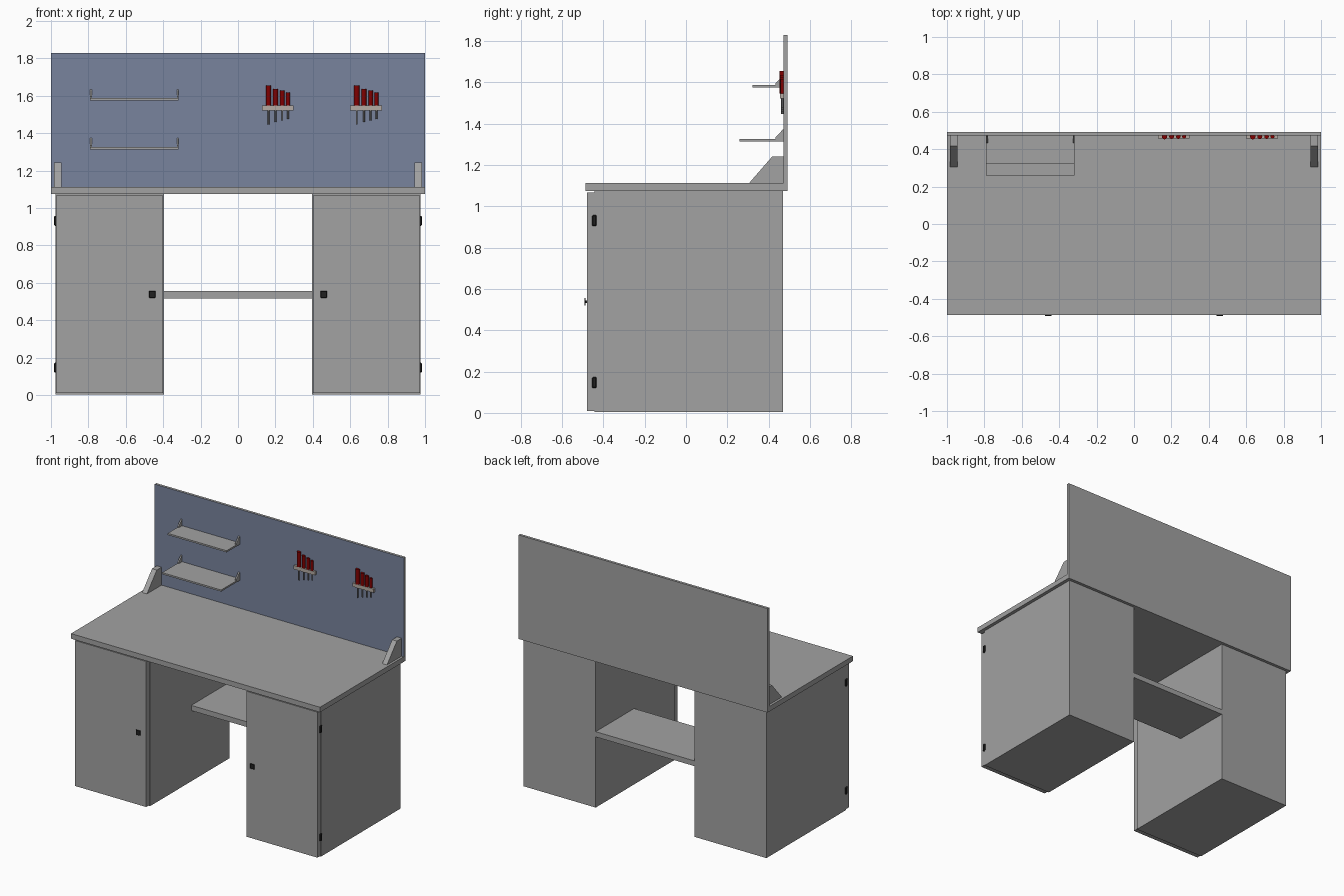
import bpy, bmesh, math
from mathutils import Matrix

if "Cube" in bpy.data.objects:
    bpy.data.objects.remove(bpy.data.objects["Cube"])


def material(name, rgb):
    m = bpy.data.materials.new(name)
    m.diffuse_color = (*rgb, 1)
    m.use_nodes = True
    m.node_tree.nodes["Principled BSDF"].inputs["Base Color"].default_value = m.diffuse_color
    return m


GRAY = material("gray", (0.36, 0.36, 0.36))
BLUE = material("slate_blue", (0.19, 0.23, 0.34))
BLACK = material("black", (0.015, 0.015, 0.015))
RED = material("dark_red", (0.22, 0.0, 0.0))
BEIGE = material("beige", (0.46, 0.41, 0.37))
STEEL = material("steel", (0.17, 0.17, 0.18))


def finish(name, bm, *mats):
    me = bpy.data.meshes.new(name)
    bm.normal_update()
    bm.to_mesh(me)
    bm.free()
    for m in mats:
        me.materials.append(m)
    ob = bpy.data.objects.new(name, me)
    bpy.context.collection.objects.link(ob)
    return ob


def box(name, x, y, z, mat, bevel=0):
    bm = bmesh.new()
    bmesh.ops.create_cube(bm, size=1)
    for v in bm.verts:
        v.co = [sum(r) / 2 + c * abs(r[1] - r[0]) for r, c in zip((x, y, z), v.co)]
    if bevel:
        bmesh.ops.bevel(bm, geom=bm.edges[:], offset=bevel, segments=1, affect='EDGES')
    return finish(name, bm, mat)


def prism(name, x, profile, mat):
    """Extrude a (y, z) profile between two x positions."""
    bm = bmesh.new()
    face = bm.faces.new([bm.verts.new((min(x), y, z)) for y, z in profile])
    new = bmesh.ops.extrude_face_region(bm, geom=[face])["geom"]
    for v in new:
        if isinstance(v, bmesh.types.BMVert):
            v.co.x = max(x)
    bmesh.ops.recalc_face_normals(bm, faces=bm.faces[:])
    return finish(name, bm, mat)


def rod(name, x, y, z0, z1, r, mat, sides=16):
    bm = bmesh.new()
    bmesh.ops.create_cone(bm, cap_ends=True, segments=sides, radius1=r, radius2=r,
                          depth=z1 - z0,
                          matrix=Matrix.Translation((x, y, (z0 + z1) / 2)))
    for f in bm.faces:
        f.smooth = abs(f.normal.z) < 0.5
    for e in bm.edges:
        e.smooth = e.calc_face_angle(0) < math.radians(40)
    return finish(name, bm, mat)


# Worktop, with the back panel standing on its rear edge
box("worktop", (-1, 1), (-0.487, 0.492), (1.075, 1.112), GRAY)
panel = box("back_panel", (-1, 1), (0.473, 0.492), (1.112, 1.83), GRAY)
panel.data.materials.append(BLUE)
for p in panel.data.polygons:
    p.material_index = int(p.normal.y < -0.5)

# Two cabinets with doors, knobs, hinges and panel supports
for side, s in (("left", -1), ("right", 1)):
    box(side + "_cabinet", (s * 0.396, s * 0.975), (-0.442, 0.47), (0.004, 1.075), GRAY)
    box(side + "_door", (s * 0.402, s * 0.973), (-0.479, -0.4435), (0.01, 1.066), GRAY)
    box(side + "_knob", (s * 0.441, s * 0.476), (-0.492, -0.486), (0.52, 0.556), BLACK, 0.002)
    box(side + "_knob_stem", (s * 0.452, s * 0.465), (-0.487, -0.478), (0.531, 0.545), BLACK)
    for label, z in (("lower", 0.12), ("upper", 0.904)):
        box(f"{side}_{label}_hinge", (s * 0.962, s * 0.983), (-0.455, -0.433),
            (z, z + 0.054), BLACK, 0.005)
    prism(side + "_panel_support", (s * 0.945, s * 0.983),
          [(0.305, 1.112), (0.418, 1.242), (0.473, 1.242), (0.473, 1.112)], GRAY)

# Shelf between the cabinets
box("middle_shelf", (-0.396, 0.396), (0.03, 0.47), (0.517, 0.555), GRAY)

# Small wall shelves on brackets
for label, z, front in (("upper", 1.575, 0.322), ("lower", 1.314, 0.259)):
    box(label + "_wall_shelf", (-0.79, -0.317), (front, 0.473), (z, z + 0.012), GRAY)
    for side, x in (("left", -0.79), ("right", -0.327)):
        prism(f"{label}_shelf_{side}_bracket", (x, x + 0.010),
              [(0.433, z + 0.012), (0.433, z + 0.02), (0.47, z + 0.059),
               (0.473, z + 0.059), (0.473, z + 0.012)], GRAY)

# Tool racks: x offset, handle radius, handle top, shaft bottom
TOOLS = [(0.035, 0.0145, 1.655, 1.447), (0.073, 0.013, 1.637, 1.46),
         (0.109, 0.012, 1.627, 1.468), (0.140, 0.0105, 1.617, 1.476)]
for r, x0 in enumerate((0.128, 0.600), 1):
    box(f"tool_rack_{r}", (x0, x0 + 0.17), (0.456, 0.473), (1.521, 1.547), BEIGE)
    for i, (dx, rad, top, bottom) in enumerate(TOOLS, 1):
        rod(f"tool_{r}_{i}_handle", x0 + dx, 0.467, 1.547, top, rad, RED)
        rod(f"tool_{r}_{i}_shaft", x0 + dx, 0.466, bottom, 1.53, 0.005, STEEL, 10)
